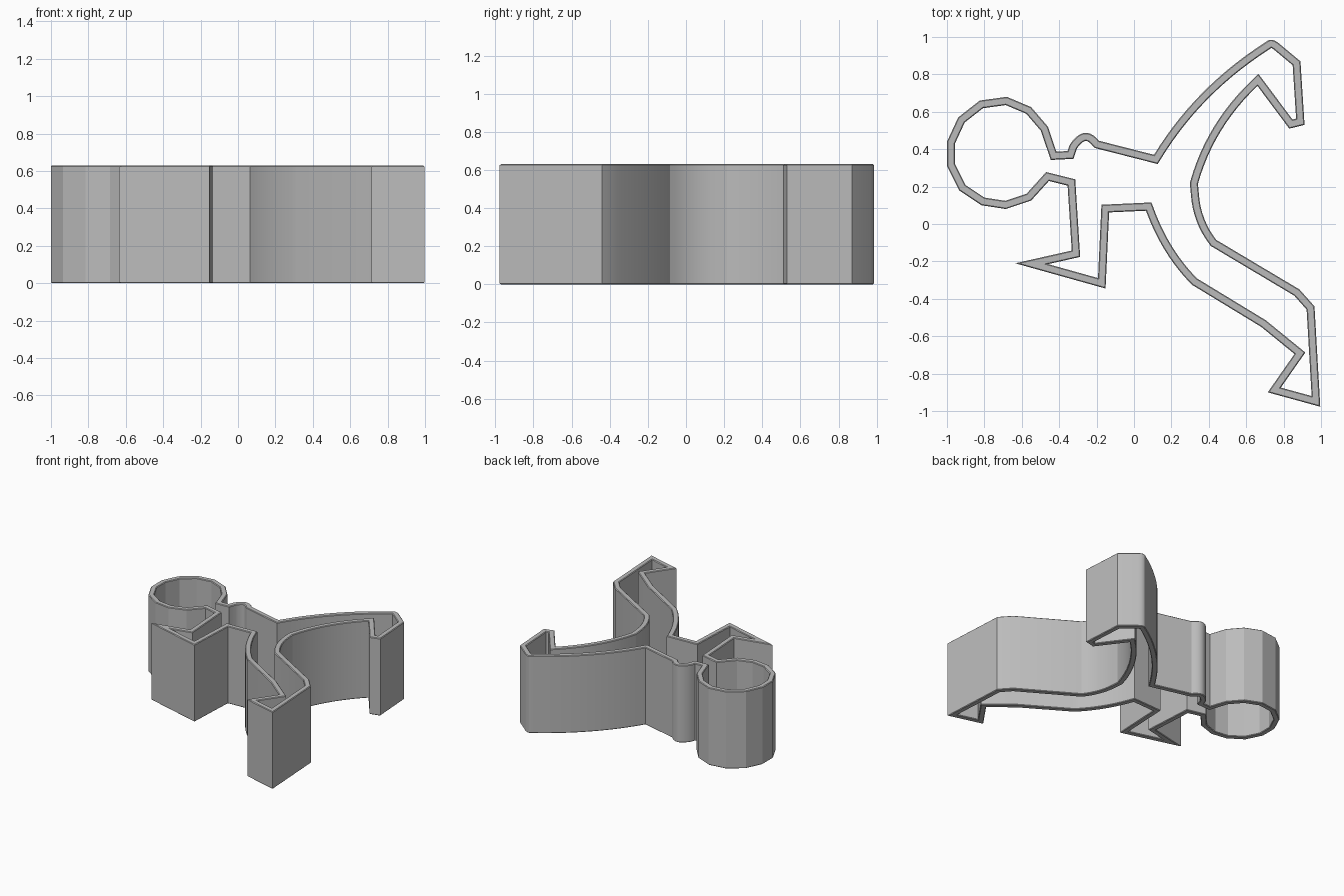
import bpy
import bmesh
import math
from mathutils import Vector

HEIGHT = 0.63
WALL = 0.043
CHAMFER = 0.005

default_cube = bpy.data.objects.get("Cube")
if default_cube:
    bpy.data.objects.remove(default_cube, do_unlink=True)


def make_material(name, colour):
    material = bpy.data.materials.new(name)
    material.use_nodes = True
    material.diffuse_color = colour
    for node in material.node_tree.nodes:
        if node.type == "BSDF_PRINCIPLED":
            node.inputs["Base Color"].default_value = colour
    return material


def bow(start, middle, end, steps):
    """Smooth curve passing through three points."""
    a, m, b = Vector(start), Vector(middle), Vector(end)
    control = 2 * m - (a + b) / 2
    points = []
    for i in range(steps + 1):
        t = i / steps
        points.append(tuple(a * (1 - t) ** 2 + control * 2 * t * (1 - t) + b * t * t))
    return points


def inset(points, distance):
    """Mitred inward offset of a closed clockwise outline."""
    corners = [Vector(p) for p in points]
    result = []
    for i, corner in enumerate(corners):
        before = (corner - corners[i - 1]).normalized()
        after = (corners[(i + 1) % len(corners)] - corner).normalized()
        n1 = Vector((before.y, -before.x))
        n2 = Vector((after.y, -after.x))
        result.append(corner + (n1 + n2) * distance / (1 + n1.dot(n2)))
    return result


def build_wall(name, outline, material):
    """Sweep a chamfered upright section around the outline."""
    section = [
        (0, CHAMFER), (0, HEIGHT - CHAMFER),
        (CHAMFER, HEIGHT), (WALL - CHAMFER, HEIGHT),
        (WALL, HEIGHT - CHAMFER), (WALL, CHAMFER),
        (WALL - CHAMFER, 0), (CHAMFER, 0),
    ]
    bm = bmesh.new()
    rings = [[bm.verts.new((p.x, p.y, z)) for p in inset(outline, depth)]
             for depth, z in section]
    count = len(outline)
    for k, ring in enumerate(rings):
        following = rings[(k + 1) % len(rings)]
        for i in range(count):
            j = (i + 1) % count
            bm.faces.new((ring[i], ring[j], following[j], following[i]))
    bmesh.ops.recalc_face_normals(bm, faces=bm.faces[:])
    mesh = bpy.data.meshes.new(name)
    bm.to_mesh(mesh)
    bm.free()
    mesh.materials.append(material)
    obj = bpy.data.objects.new(name, mesh)
    bpy.context.collection.objects.link(obj)
    return obj


# Faceted head
head = [(-.455, .23), (-.55, .125), (-.685, .08), (-.815, .10), (-.935, .18),
        (-1, .31), (-1, .44), (-.94, .57), (-.825, .66), (-.68, .68),
        (-.55, .625), (-.46, .52), (-.415, .387)]

# Neck notch and rounded shoulder
shoulder = [(-.355, .39)] + bow((-.343, .425), (-.265, .487), (-.187, .445), 10)

# Raised leg and its foot
raised_leg = (bow((.107, .37), (.365, .70), (.70, .97), 14)
              + bow((.715, .98), (.738, .985), (.77, .97), 4)
              + [(.89, .87), (.912, .53), (.83, .51)]
              + bow((.66, .738), (.463, .495), (.342, .215), 12))

# Hip curve, lower leg and its foot
lower_leg = (bow((.347, .16), (.375, .03), (.44, -.085), 8)
             + [(.885, -.35), (.965, -.44), (.996, -.977), (.715, -.90),
                (.858, -.695), (.68, -.55)]
             + bow((.31, -.325), (.168, -.145), (.064, .071), 12))

# Bent arm with pointed hand
arm = [(-.133, .062), (-.152, -.345), (-.635, -.21), (-.333, -.142), (-.355, .205)]

grey = make_material("plain grey", (.5, .5, .5, 1))
wall = build_wall("cutter_wall", head + shoulder + raised_leg + lower_leg + arm, grey)

# Smooth the curved runs while keeping the corners crisp
bpy.ops.object.select_all(action="DESELECT")
wall.select_set(True)
bpy.context.view_layer.objects.active = wall
bpy.ops.object.shade_smooth_by_angle(angle=math.radians(20))
